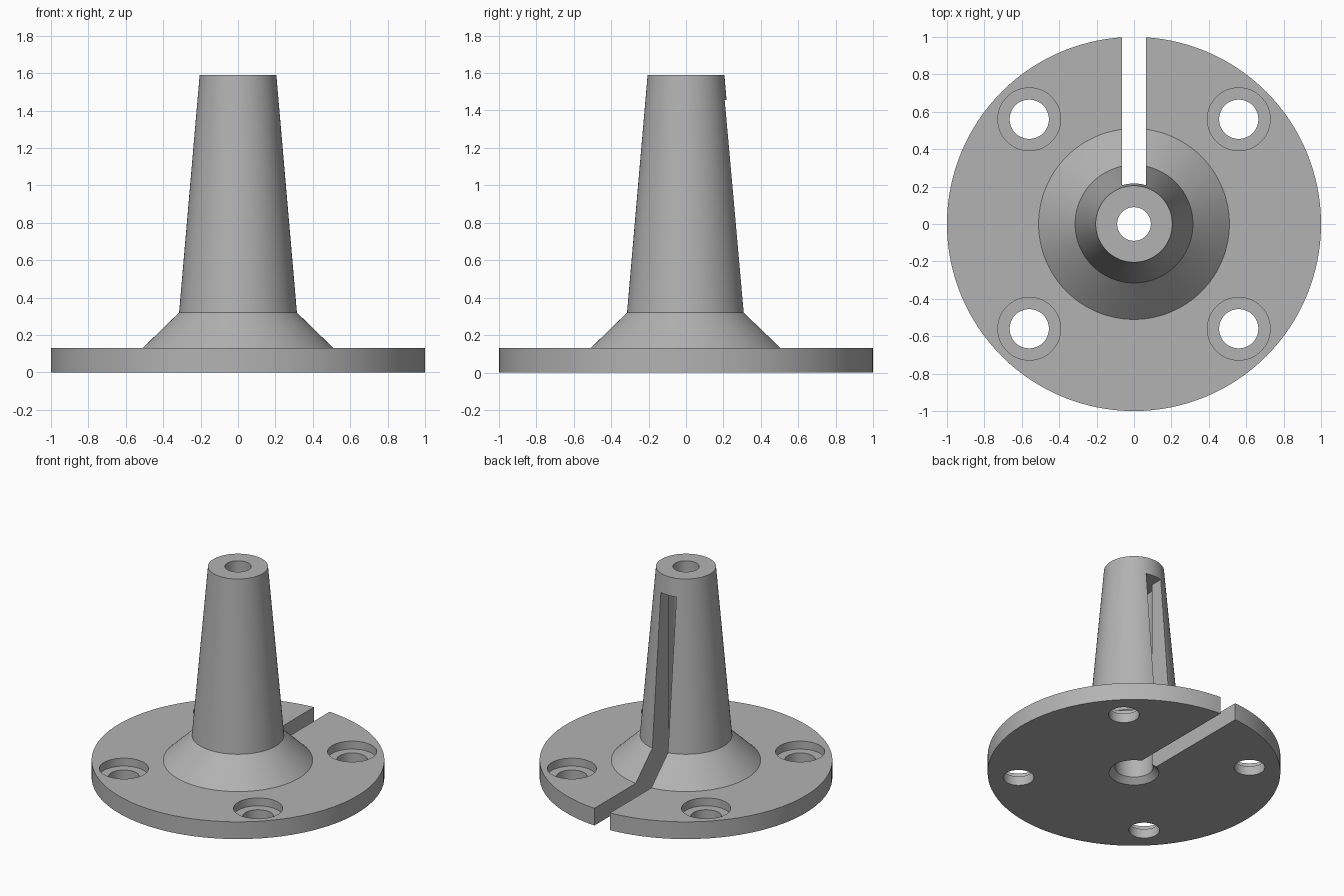
import bpy
import bmesh
from math import pi, radians
from mathutils import Matrix

cube = bpy.data.objects.get("Cube")
if cube:
    bpy.data.objects.remove(cube, do_unlink=True)

grey = bpy.data.materials.new("plain_grey")
grey.use_nodes = True
colour = (0.45, 0.45, 0.45, 1)
grey.diffuse_color = colour
grey.node_tree.nodes["Principled BSDF"].inputs["Base Color"].default_value = colour


def add_object(name, bm):
    bmesh.ops.recalc_face_normals(bm, faces=bm.faces)
    mesh = bpy.data.meshes.new(name)
    bm.to_mesh(mesh)
    bm.free()
    mesh.materials.append(grey)
    obj = bpy.data.objects.new(name, mesh)
    bpy.context.collection.objects.link(obj)
    return obj


def lathe(name, profile, closed, steps, x=0, y=0):
    """Turn a radius/height profile around a vertical axis at x, y."""
    bm = bmesh.new()
    verts = [bm.verts.new((r, 0, z)) for r, z in profile]
    edges = [bm.edges.new(pair) for pair in zip(verts, verts[1:])]
    if closed:
        edges.append(bm.edges.new((verts[-1], verts[0])))
    bmesh.ops.spin(bm, geom=verts + edges, cent=(0, 0, 0), axis=(0, 0, 1),
                   angle=2 * pi, steps=steps)
    bmesh.ops.remove_doubles(bm, verts=bm.verts, dist=0.0001)
    bmesh.ops.translate(bm, verts=bm.verts, vec=(x, y, 0))
    return add_object(name, bm)


def cut(target, cutter):
    cutter.hide_render = True
    mod = target.modifiers.new("cut", 'BOOLEAN')
    mod.operation = 'DIFFERENCE'
    mod.solver = 'EXACT'
    mod.object = cutter
    bpy.context.view_layer.objects.active = target
    bpy.ops.object.modifier_apply(modifier=mod.name)
    bpy.data.objects.remove(cutter, do_unlink=True)


# Flange, cone and tapered post with a stepped bore and chamfered mouth
body = lathe("flanged_post", [
    (0.17, 0), (1, 0), (1, 0.13), (0.51, 0.13), (0.315, 0.32), (0.205, 1.59),
    (0.09, 1.59), (0.09, 1.46), (0.13, 1.46), (0.13, 0.04)], True, 128)

# Four counterbored screw holes
for sx in (-1, 1):
    for sy in (-1, 1):
        cut(body, lathe("screw_hole_cutter", [
            (0, -0.1), (0.105, -0.1), (0.105, 0.07), (0.168, 0.07),
            (0.168, 0.3), (0, 0.3)], False, 48, 0.56 * sx, 0.56 * sy))

# Cable slot through the back, from the bore outwards
y0, y1, z0, z1 = 0.1, 1.2, -0.1, 1.455
bm = bmesh.new()
bmesh.ops.create_cube(bm, size=1, matrix=Matrix.Translation(
    (0, (y0 + y1) / 2, (z0 + z1) / 2)) @ Matrix.Diagonal((0.13, y1 - y0, z1 - z0, 1)))
cut(body, add_object("slot_cutter", bm))

# Smooth round walls, sharp rims
bpy.ops.object.select_all(action='DESELECT')
body.select_set(True)
bpy.context.view_layer.objects.active = body
bpy.ops.object.shade_smooth_by_angle(angle=radians(25))
